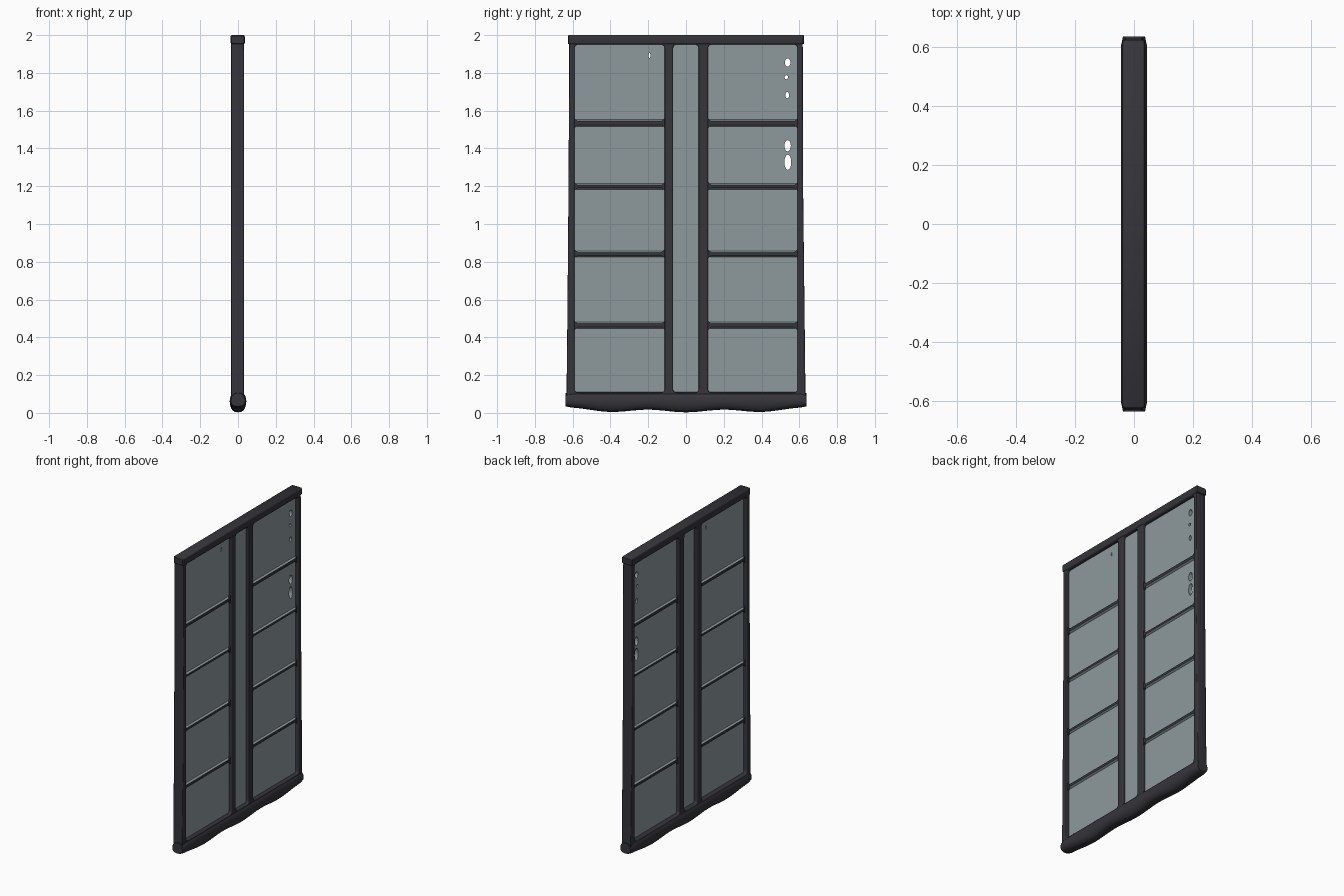
import bpy, bmesh, math
from mathutils import Matrix

if "Cube" in bpy.data.objects:
    bpy.data.objects.remove(bpy.data.objects["Cube"])


def material(name, rgb):
    m = bpy.data.materials.new(name)
    m.diffuse_color = (*rgb, 1)
    m.use_nodes = True
    m.node_tree.nodes["Principled BSDF"].inputs["Base Color"].default_value = m.diffuse_color
    return m


DARK = material("dark frame", (0.035, 0.035, 0.043))
GLASS = material("grey glass", (0.27, 0.32, 0.335))
# local curve plane (x, y) becomes world (y, z); extrusion runs along world x
UPRIGHT = Matrix(((0, 0, 1, 0), (1, 0, 0, 0), (0, 1, 0, 0), (0, 0, 0, 1)))


def add_object(name, mesh, mats):
    mesh.materials.clear()
    for m in mats:
        mesh.materials.append(m)
    ob = bpy.data.objects.new(name, mesh)
    bpy.context.collection.objects.link(ob)
    bpy.ops.object.select_all(action='DESELECT')
    ob.select_set(True)
    bpy.context.view_layer.objects.active = ob
    bpy.ops.object.shade_smooth_by_angle(angle=math.radians(40))
    return ob


def rounded_rect(y0, y1, z0, z1, r, seg=4):
    pts = []
    for cy, cz, a in ((y1 - r, z1 - r, 0), (y0 + r, z1 - r, 90),
                      (y0 + r, z0 + r, 180), (y1 - r, z0 + r, 270)):
        for i in range(seg + 1):
            t = math.radians(a + 90 * i / seg)
            pts.append((cy + r * math.cos(t), cz + r * math.sin(t)))
    return pts


def ellipse(cy, cz, ry, rz, n=16):
    return [(cy + ry * math.cos(2 * math.pi * i / n),
             cz + rz * math.sin(2 * math.pi * i / n)) for i in range(n)]


def plate(name, loops, half, mat, bevel=0.0, x=0.0):
    """Flat upright plate: the first loop is the outline, the rest are holes."""
    cu = bpy.data.curves.new(name, 'CURVE')
    cu.dimensions = '2D'
    cu.fill_mode = 'BOTH'
    cu.extrude = half - bevel
    cu.bevel_depth = bevel
    cu.bevel_resolution = 2
    cu.offset = -bevel
    for pts in loops:
        sp = cu.splines.new('POLY')
        sp.points.add(len(pts) - 1)
        for p, (a, b) in zip(sp.points, pts):
            p.co = (a, b, 0, 1)
        sp.use_cyclic_u = True
    tmp = bpy.data.objects.new(name + "_tmp", cu)
    bpy.context.collection.objects.link(tmp)
    bpy.context.view_layer.update()
    mesh = bpy.data.meshes.new_from_object(
        tmp.evaluated_get(bpy.context.evaluated_depsgraph_get()))
    bpy.data.objects.remove(tmp)
    mesh.transform(Matrix.Translation((x, 0, 0)) @ UPRIGHT)
    return add_object(name, mesh, [mat])


def loft(name, sections, mat):
    """Skin closed cross-sections into a capped bar."""
    bm = bmesh.new()
    rings = [[bm.verts.new(p) for p in s] for s in sections]
    for a, b in zip(rings, rings[1:]):
        for i in range(len(a)):
            j = (i + 1) % len(a)
            bm.faces.new((a[i], a[j], b[j], b[i]))
    bm.faces.new(rings[0])
    bm.faces.new(rings[-1])
    bmesh.ops.recalc_face_normals(bm, faces=bm.faces)
    mesh = bpy.data.meshes.new(name)
    bm.to_mesh(mesh)
    bm.free()
    return add_object(name, mesh, [mat])


# main frame with three tall openings, slightly wider at the foot
columns = {"left": (-0.59, -0.113), "middle": (-0.068, 0.067), "right": (0.117, 0.59)}
outline = [(0.633, 0.06), (0.628, 0.5), (0.62, 1.2), (0.618, 1.97),
           (-0.618, 1.97), (-0.622, 1.2), (-0.628, 0.5), (-0.633, 0.06)]
openings = [rounded_rect(a, b, 0.107, 1.95, 0.018) for a, b in columns.values()]
plate("frame", [outline] + openings, 0.034, DARK, 0.005, x=-0.002)

# glass sheets, with the small through holes
holes = {"left": [ellipse(-0.193, 1.892, 0.005, 0.013)],
         "middle": [],
         "right": [ellipse(0.538, 1.855, 0.015, 0.022),
                   ellipse(0.531, 1.777, 0.009, 0.011),
                   ellipse(0.536, 1.682, 0.010, 0.017),
                   ellipse(0.538, 1.414, 0.017, 0.030),
                   ellipse(0.539, 1.327, 0.018, 0.040)]}
for side, (a, b) in columns.items():
    sheet = rounded_rect(a - 0.01, b + 0.01, 0.095, 1.96, 0.005)
    plate(side + "_glass", [sheet] + holes[side], 0.012, GLASS)

# cross bars: low ridges, dark on the crest with glass-coloured slopes
for side in ("left", "right"):
    a, b = columns[side]
    for n, (z, w) in enumerate(((0.463, 0.009), (0.842, 0.008), (1.199, 0.007), (1.534, 0.010))):
        prof = [(0.011, -w - 0.009), (0.022, -w), (0.022, w), (0.011, w + 0.009)]
        prof += [(-px, -pz) for px, pz in prof]
        bar = loft(f"{side}_cross_bar_{n + 1}",
                   [[(px, y, z + pz) for px, pz in prof] for y in (a - 0.005, b + 0.005)], DARK)
        bar.data.materials.append(GLASS)
        for f in bar.data.polygons:
            f.material_index = 0 if abs(f.normal.x) > 0.95 else 1
        # small corner gussets where the bar meets the uprights
        for k, (ye, d) in enumerate(((a, 1), (b, -1))):
            g = w + 0.016
            tri = [(ye - d * 0.005, z - g), (ye, z - g), (ye + d * 0.016, z - w),
                   (ye + d * 0.016, z + w), (ye, z + g), (ye - d * 0.005, z + g)]
            loft(f"{side}_gusset_{n + 1}_{k + 1}",
                 [[(x, y, zz) for y, zz in tri] for x in (-0.023, 0.023)], DARK)

# top rail, a little thicker than the frame
cap = rounded_rect(-0.039, 0.036, 1.952, 2.0, 0.008)
loft("top_rail", [[(x * s, y, 1.976 + (z - 1.976) * s) for x, z in cap]
                  for y, s in ((-0.626, 0.85), (-0.620, 1), (0.620, 1), (0.626, 0.85))], DARK)

# rounded bottom rail with an uneven worn underside
sections = []
for i in range(41):
    y = -0.638 + 1.276 * i / 40
    s = 0.85 if i in (0, 40) else 1
    low = 0.010 + 0.007 * math.cos(2 * math.pi * (y - 0.20) / 0.4) + 0.014 * (y / 0.638) ** 4
    ring = []
    for k in range(24):
        t = 2 * math.pi * k / 24
        c, v = math.cos(t), math.sin(t)
        x = 0.044 * s * math.copysign(abs(c) ** 0.75, c)
        z = 0.062 + (0.050 * v if v > 0 else (0.062 - low) * v) * s
        ring.append((x, y, z))
    sections.append(ring)
loft("bottom_rail", sections, DARK)
